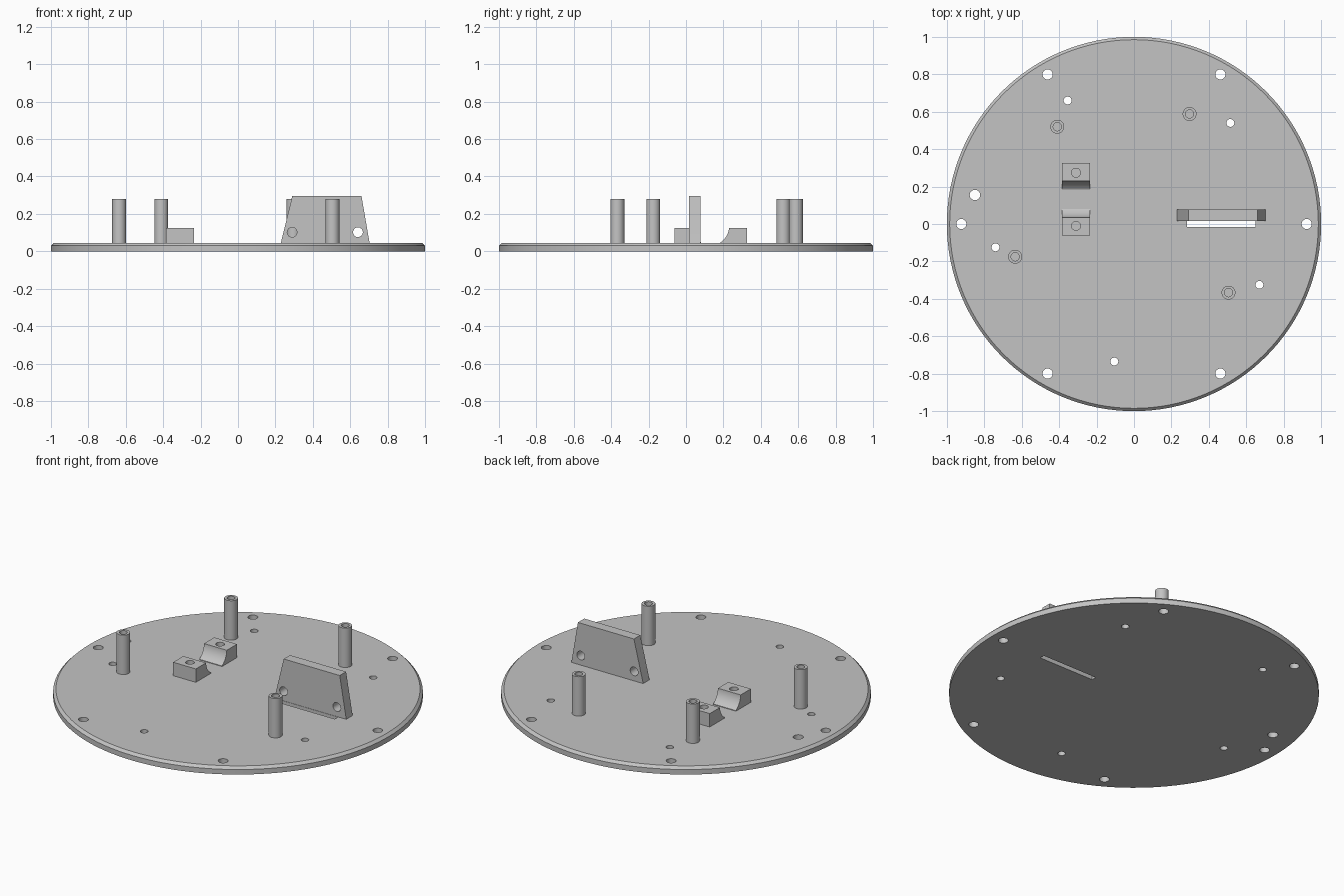
import bpy, bmesh, math
from mathutils import Matrix, Vector

if "Cube" in bpy.data.objects:
    bpy.data.objects.remove(bpy.data.objects["Cube"], do_unlink=True)

GREY = (0.55, 0.55, 0.55, 1)
mat = bpy.data.materials.new("plain_grey")
mat.use_nodes = True
mat.diffuse_color = GREY
mat.node_tree.nodes["Principled BSDF"].inputs["Base Color"].default_value = GREY

TOP = 0.045      # upper face of the plate
SINK = 0.035     # parts are sunk slightly into the plate


def to_object(name, bm):
    bmesh.ops.recalc_face_normals(bm, faces=bm.faces)
    mesh = bpy.data.meshes.new(name)
    bm.to_mesh(mesh)
    bm.free()
    obj = bpy.data.objects.new(name, mesh)
    bpy.context.collection.objects.link(obj)
    mesh.materials.append(mat)
    return obj


def add_cylinder(bm, start, end, radius, sides=32):
    start, end = Vector(start), Vector(end)
    axis = end - start
    turn = axis.to_track_quat('Z', 'Y').to_matrix().to_4x4()
    place = Matrix.Translation((start + end) / 2) @ turn
    bmesh.ops.create_cone(bm, cap_ends=True, segments=sides, radius1=radius,
                          radius2=radius, depth=axis.length, matrix=place)


def add_box(bm, low, high):
    low, high = Vector(low), Vector(high)
    place = Matrix.Translation((low + high) / 2) @ Matrix.Diagonal((*(high - low), 1))
    bmesh.ops.create_cube(bm, size=1, matrix=place)


def extrude_profile(name, points, offset):
    bm = bmesh.new()
    face = bm.faces.new([bm.verts.new(p) for p in points])
    new = bmesh.ops.extrude_face_region(bm, geom=[face])["geom"]
    moved = [v for v in new if isinstance(v, bmesh.types.BMVert)]
    bmesh.ops.translate(bm, vec=offset, verts=moved)
    return to_object(name, bm)


def activate(obj):
    bpy.ops.object.select_all(action='DESELECT')
    obj.select_set(True)
    bpy.context.view_layer.objects.active = obj


def cut(obj, bm):
    cutter = to_object("cutter", bm)
    cutter.hide_render = True
    mod = obj.modifiers.new("holes", 'BOOLEAN')
    mod.operation, mod.solver, mod.object = 'DIFFERENCE', 'EXACT', cutter
    activate(obj)
    bpy.ops.object.modifier_apply(modifier=mod.name)
    bpy.data.objects.remove(cutter, do_unlink=True)


def smooth(obj):
    activate(obj)
    bpy.ops.object.shade_smooth_by_angle(angle=math.radians(25))


# Round base plate with a chamfered upper rim
bm = bmesh.new()
add_cylinder(bm, (0, 0, 0), (0, 0, TOP), 1, 128)
rim = [e for e in bm.edges if all(v.co.z > TOP - 0.001 for v in e.verts)]
bmesh.ops.bevel(bm, geom=rim, offset=0.015, segments=1, affect='EDGES')
plate = to_object("base_plate", bm)

# Through holes and slot in the plate
bm = bmesh.new()
holes = [(0.923 * math.cos(i * math.pi / 3), 0.923 * math.sin(i * math.pi / 3), 0.027)
         for i in range(6)]
holes.append((-0.85, 0.155, 0.028))
holes += [(x, y, 0.021) for x, y in ((-0.355, 0.66), (0.515, 0.54), (-0.74, -0.125),
                                     (0.67, -0.325), (-0.105, -0.735))]
for x, y, r in holes:
    add_cylinder(bm, (x, y, -0.1), (x, y, 0.1), r)
add_box(bm, (0.283, -0.015, -0.1), (0.65, 0.015, 0.1))
cut(plate, bm)
smooth(plate)

# Hollow standoff posts
for i, (x, y) in enumerate(((-0.41, 0.52), (0.297, 0.588), (-0.635, -0.175), (0.505, -0.367))):
    bm = bmesh.new()
    add_cylinder(bm, (x, y, SINK), (x, y, 0.28), 0.037, 40)
    post = to_object(f"standoff_{i + 1}", bm)
    bm = bmesh.new()
    add_cylinder(bm, (x, y, 0.06), (x, y, 0.4), 0.022)
    cut(post, bm)
    smooth(post)

# Pair of cradle blocks with a shared cylindrical seat and screw holes
MID = 0.132
for name, side in (("rear_cradle", 1), ("front_cradle", -1)):
    bm = bmesh.new()
    ends = sorted((MID + side * 0.053, MID + side * 0.194))
    add_box(bm, (-0.385, ends[0], SINK), (-0.235, ends[1], 0.125))
    block = to_object(name, bm)
    bm = bmesh.new()
    add_cylinder(bm, (-0.5, MID, 0.131), (-0.1, MID, 0.131), 0.098, 96)
    cut(block, bm)
    bm = bmesh.new()
    y = MID + side * 0.142
    add_cylinder(bm, (-0.31, y, 0.055), (-0.31, y, 0.2), 0.024)
    cut(block, bm)
    smooth(block)

# Upright tapered bracket with two cross holes
outline = [(0.227, 0.017, SINK), (0.705, 0.017, SINK), (0.703, 0.017, TOP),
           (0.66, 0.017, 0.295), (0.29, 0.017, 0.295), (0.229, 0.017, TOP)]
bracket = extrude_profile("upright_bracket", outline, (0, 0.06, 0))
bm = bmesh.new()
for x in (0.289, 0.641):
    add_cylinder(bm, (x, -0.1, 0.102), (x, 0.2, 0.102), 0.026)
cut(bracket, bm)
smooth(bracket)
